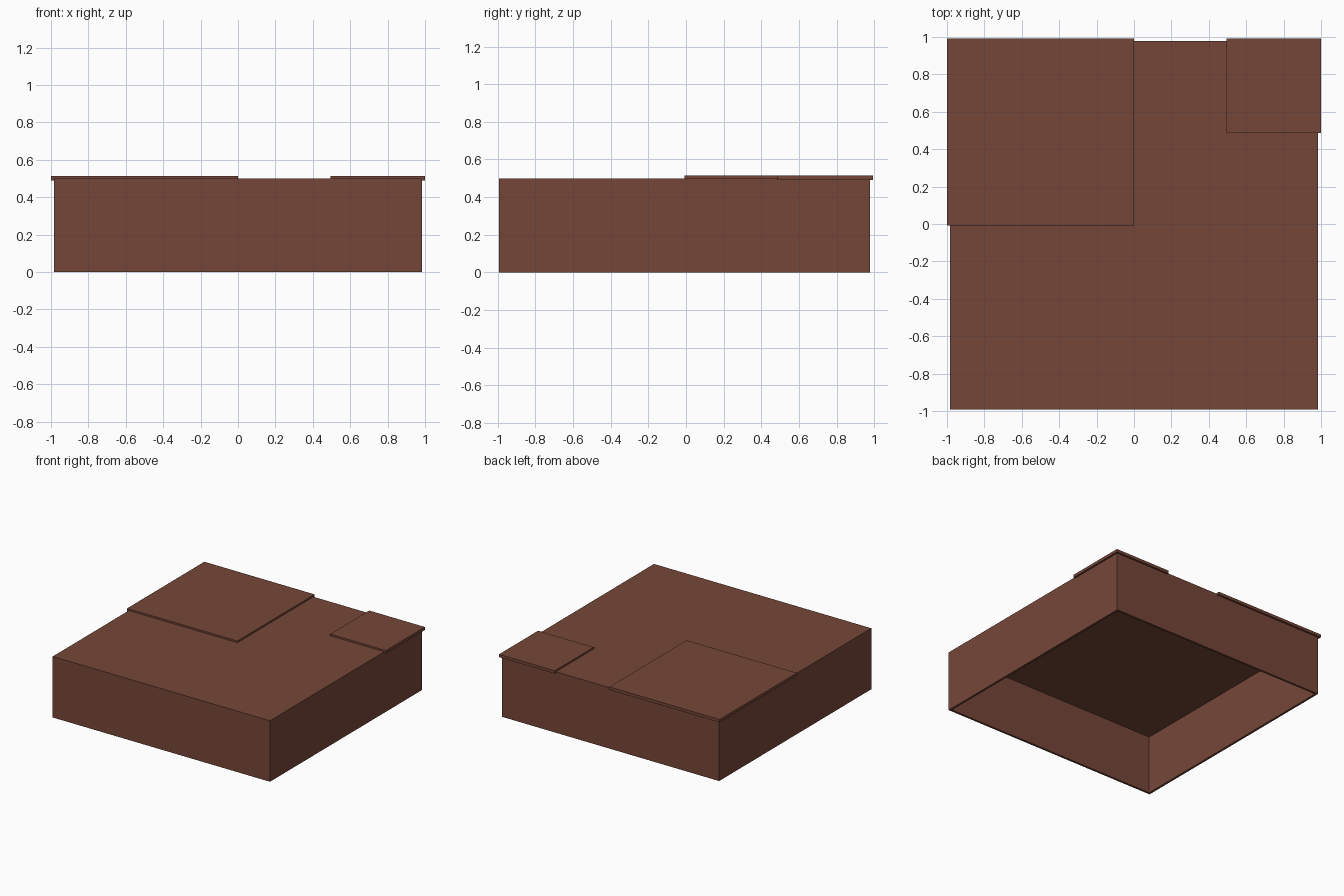
import bpy, bmesh
from mathutils import Vector

if "Cube" in bpy.data.objects:
    bpy.data.objects.remove(bpy.data.objects["Cube"])

mat = bpy.data.materials.new("brown")
mat.diffuse_color = (0.18, 0.062, 0.04, 1)
mat.use_nodes = True
mat.node_tree.nodes["Principled BSDF"].inputs["Base Color"].default_value = mat.diffuse_color


def box(bm, lo, hi):
    """Add an axis-aligned box between two corners."""
    verts = bmesh.ops.create_cube(bm, size=1)["verts"]
    lo, hi = Vector(lo), Vector(hi)
    for v in verts:
        v.co = Vector(lo[i] + (v.co[i] + 0.5) * (hi[i] - lo[i]) for i in range(3))
    return verts


def finish(bm, name):
    mesh = bpy.data.meshes.new(name)
    bm.to_mesh(mesh)
    bm.free()
    mesh.materials.append(mat)
    obj = bpy.data.objects.new(name, mesh)
    bpy.context.collection.objects.link(obj)
    return obj


# Main shell: box open at the bottom, with thin walls
bm = bmesh.new()
box(bm, (-0.985, -0.9925, 0), (0.985, 0.9775, 0.5))
bottom = [f for f in bm.faces if f.normal.z < -0.5]
bmesh.ops.delete(bm, geom=bottom, context="FACES")
shell = finish(bm, "open_box")
solid = shell.modifiers.new("walls", "SOLIDIFY")
solid.thickness = 0.018
solid.offset = -1
solid.use_even_offset = True

# Thin overhanging plates on the back corners
for name, x0, x1, y0 in (("large_plate", -1, 0, -0.0075),
                         ("small_plate", 0.495, 1, 0.4875)):
    bm = bmesh.new()
    box(bm, (x0, y0, 0.49), (x1, 0.9925, 0.514))
    finish(bm, name)
